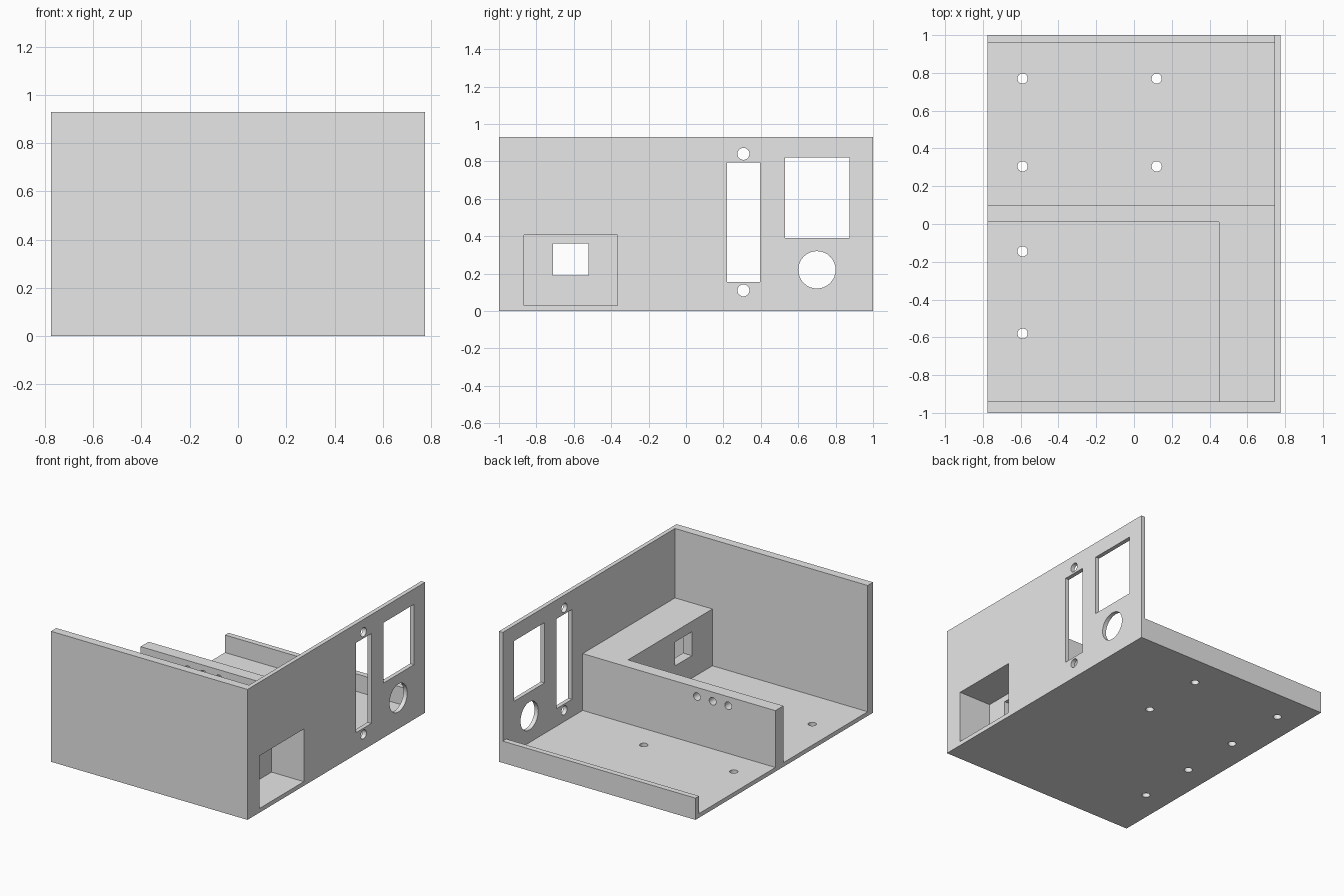
import bpy, bmesh
from math import radians
from mathutils import Matrix, Vector

cube = bpy.data.objects.get("Cube")
if cube:
    bpy.data.objects.remove(cube, do_unlink=True)

# Overall size and wall thicknesses
W, D, H = 0.775, 1.0, 0.93
WALL, FLOOR = 0.03, 0.03
INNER = W - WALL            # inside face of the connector wall
FRONT, BACK = -0.94, 0.96   # inside faces of the front wall and rear lip
DIV_A, DIV_B, DIV_TOP = 0.01, 0.10, 0.435
OUT = 1.2                   # safely outside the body

grey = bpy.data.materials.new("plain_grey")
grey.use_nodes = True
grey.diffuse_color = (0.8, 0.8, 0.8, 1)
grey.node_tree.nodes["Principled BSDF"].inputs["Base Color"].default_value = (0.8, 0.8, 0.8, 1)


def finish(bm, name):
    mesh = bpy.data.meshes.new(name)
    bm.to_mesh(mesh)
    bm.free()
    mesh.materials.append(grey)
    ob = bpy.data.objects.new(name, mesh)
    bpy.context.collection.objects.link(ob)
    return ob


def box(name, x, y, z):
    """Box from (min, max) ranges on each axis."""
    bm = bmesh.new()
    bmesh.ops.create_cube(bm, size=1)
    for v in bm.verts:
        v.co = Vector([(r[0] + r[1]) / 2 + c * (r[1] - r[0]) for c, r in zip(v.co, (x, y, z))])
    return finish(bm, name)


def drill(name, centre, radius, depth, axis):
    """Round cutter along the x, y or z axis."""
    turn = {"X": Matrix.Rotation(radians(90), 4, "Y"),
            "Y": Matrix.Rotation(radians(90), 4, "X"),
            "Z": Matrix.Identity(4)}[axis]
    bm = bmesh.new()
    bmesh.ops.create_cone(bm, cap_ends=True, segments=32, radius1=radius, radius2=radius,
                          depth=depth, matrix=Matrix.Translation(centre) @ turn)
    return finish(bm, name)


enclosure = box("enclosure", (-W, W), (-D, D), (0, H))
open_side = (-OUT, INNER)
through_wall = (INNER - 0.1, OUT)

cutters = [
    # Open volumes: both bays, the space above the divider, and above the rear lip
    box("rear_bay", open_side, (DIV_B, BACK), (FLOOR, OUT)),
    box("front_bay", (-OUT, 0.45), (FRONT, DIV_A), (FLOOR, OUT)),
    box("upper_space", open_side, (FRONT, 0.5), (DIV_TOP, OUT)),
    box("above_rear_lip", open_side, (0.5, OUT), (0.155, OUT)),
    # Socket pocket in the side block, with its inner window
    box("socket_pocket", (0.52, OUT), (-0.865, -0.365), (FLOOR, 0.405)),
    box("socket_window", (0.3, 0.65), (-0.71, -0.52), (0.19, 0.36)),
    # Connector wall openings
    box("tall_slot", through_wall, (0.22, 0.395), (0.155, 0.795)),
    box("square_opening", through_wall, (0.53, 0.875), (0.39, 0.82)),
    drill("round_opening", (W, 0.70, 0.22), 0.1, 0.3, "X"),
]
# Slot screw holes
for z in (0.11, 0.84):
    cutters.append(drill("slot_screw_hole", (W, 0.307, z), 0.032, 0.3, "X"))
# Divider indicator holes
for x in (-0.156, -0.28, -0.403):
    cutters.append(drill("indicator_hole", (x, 0.055, 0.37), 0.027, 0.3, "Y"))
# Floor mounting holes
for x, y in ((-0.59, 0.77), (0.12, 0.77), (-0.59, 0.305), (0.12, 0.305),
             (-0.59, -0.145), (-0.59, -0.58)):
    cutters.append(drill("mounting_hole", (x, y, 0), 0.027, 0.2, "Z"))

# Carve everything out of the solid body
bpy.context.view_layer.objects.active = enclosure
for cutter in cutters:
    mod = enclosure.modifiers.new(cutter.name, "BOOLEAN")
    mod.operation = "DIFFERENCE"
    mod.solver = "EXACT"
    mod.object = cutter
    bpy.ops.object.modifier_apply(modifier=mod.name)
    bpy.data.objects.remove(cutter, do_unlink=True)

bpy.ops.object.select_all(action="DESELECT")
enclosure.select_set(True)
bpy.ops.object.shade_smooth_by_angle(angle=radians(30))
